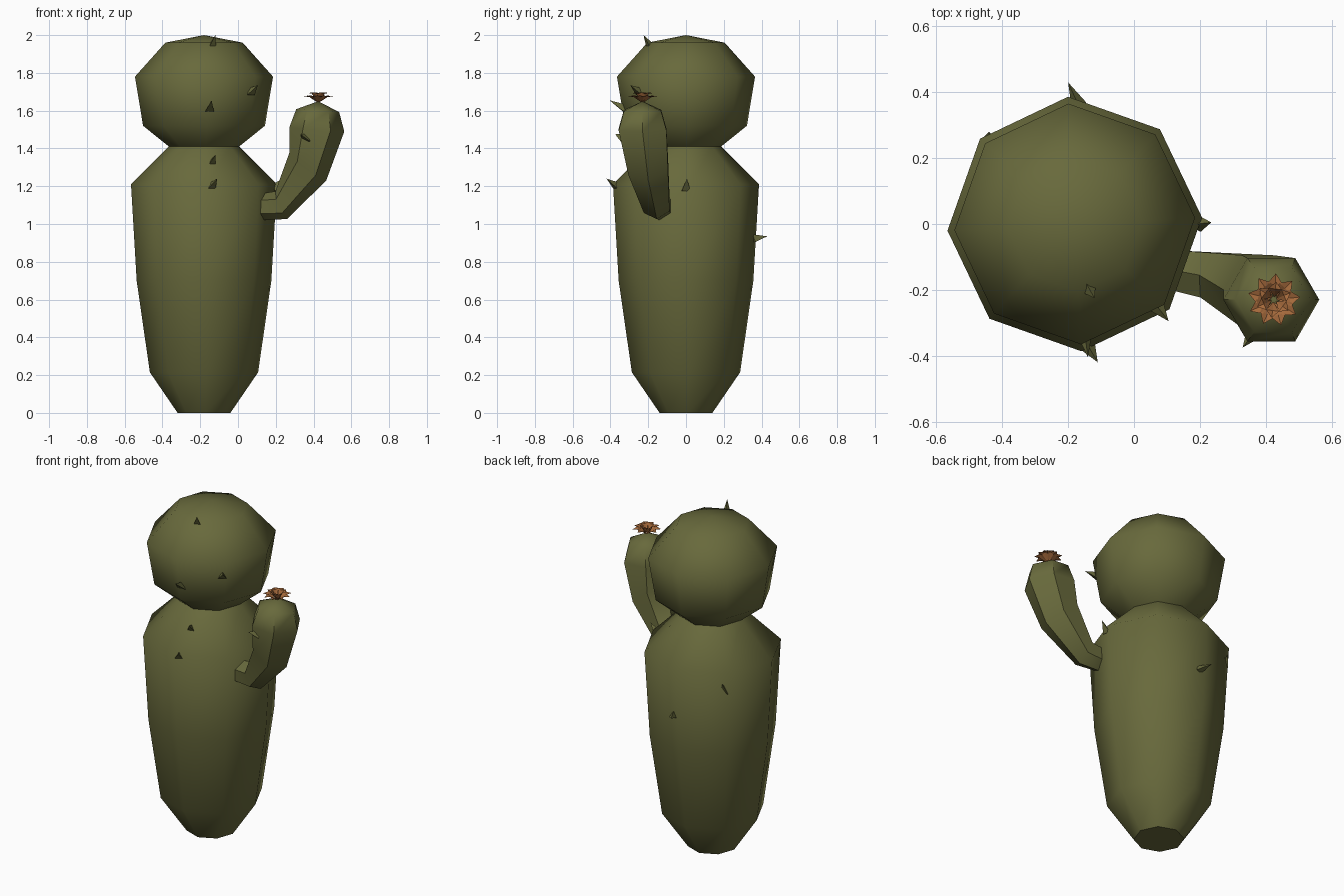
import bpy, bmesh, math
from mathutils import Vector

if "Cube" in bpy.data.objects:
    bpy.data.objects.remove(bpy.data.objects["Cube"])


def material(name, rgb):
    m = bpy.data.materials.new(name)
    m.diffuse_color = (*rgb, 1)
    m.use_nodes = True
    m.node_tree.nodes["Principled BSDF"].inputs["Base Color"].default_value = m.diffuse_color
    return m


GREEN = material("cactus_green", (0.138, 0.142, 0.045))
ORANGE = material("flower_orange", (0.38, 0.145, 0.045))


def finish(name, bm, mat, angle=None):
    bmesh.ops.recalc_face_normals(bm, faces=bm.faces)
    me = bpy.data.meshes.new(name)
    bm.to_mesh(me)
    bm.free()
    me.materials.append(mat)
    if angle:
        me.shade_smooth()
        me.set_sharp_from_angle(angle=math.radians(angle))
    ob = bpy.data.objects.new(name, me)
    bpy.context.collection.objects.link(ob)
    return ob


def tube(name, rings, sides, tip, mat, twist=0.0):
    """Skin of rings (centre, tangent, radius), flat start and pointed end."""
    bm = bmesh.new()
    loops = []
    for c, t, r in rings:
        t = Vector(t).normalized()
        u = Vector((0, 1, 0)).cross(t).normalized()
        v = t.cross(u)
        loops.append([bm.verts.new(Vector(c) + r * (u * math.cos(a) + v * math.sin(a)))
                      for a in (twist + 2 * math.pi * i / sides for i in range(sides))])
    bm.faces.new(loops[0])
    for lo, hi in zip(loops, loops[1:]):
        for i in range(sides):
            j = (i + 1) % sides
            bm.faces.new((lo[i], lo[j], hi[j], hi[i]))
    top = bm.verts.new(tip)
    for i in range(sides):
        bm.faces.new((loops[-1][i], loops[-1][(i + 1) % sides], top))
    return finish(name, bm, mat, 52)


# Trunk with pinched neck and round head
CX = -0.18
profile = [(0, 0.14), (0.215, 0.287), (0.70, 0.357), (1.21, 0.387), (1.41, 0.186),
           (1.52, 0.323), (1.78, 0.366), (1.96, 0.205)]
tube("trunk", [((CX, 0, z), (0, 0, 1), r) for z, r in profile], 8,
     (CX, 0, 2.0), GREEN, math.radians(3))

# Bent side arm
arm = [((0.12, -0.14, 1.09), (1, -0.2, 0.05), 0.07),
       ((0.23, -0.155, 1.10), (0.92, -0.2, 0.4), 0.08),
       ((0.37, -0.20, 1.305), (0.6, -0.12, 0.8), 0.122),
       ((0.417, -0.23, 1.50), (0.07, 0, 1), 0.146),
       ((0.422, -0.23, 1.60), (0.07, 0, 1), 0.114)]
tube("arm", arm, 6, (0.425, -0.23, 1.65), GREEN)

# Spines: three-sided points given as base centre and tip
spines = [((-0.14, -0.19, 1.94), (-0.12, -0.225, 2.0)),
          ((-0.15, -0.33, 1.61), (-0.14, -0.405, 1.655)),
          ((-0.14, -0.25, 1.32), (-0.12, -0.30, 1.365)),
          ((-0.14, -0.37, 1.20), (-0.11, -0.42, 1.24)),
          ((0.07, -0.25, 1.70), (0.105, -0.295, 1.735)),
          ((0.36, -0.335, 1.455), (0.33, -0.375, 1.475)),
          ((0.195, 0.0, 1.19), (0.235, 0.005, 1.24)),
          ((-0.17, 0.365, 0.92), (-0.20, 0.43, 0.935)),
          ((-0.44, 0.25, 1.10), (-0.44, 0.28, 1.15))]
bm = bmesh.new()
for base, tip in spines:
    base, tip = Vector(base), Vector(tip)
    d = (tip - base).normalized()
    u = d.cross(Vector((0, 0, 1))).normalized()
    v = d.cross(u)
    tri = [bm.verts.new(base - d * 0.01 + 0.028 * (u * math.cos(a) + v * math.sin(a)))
           for a in (0.5, 0.5 + 2.094, 0.5 + 4.189)]
    p = bm.verts.new(tip)
    bm.faces.new(tri)
    for i in range(3):
        bm.faces.new((tri[i], tri[(i + 1) % 3], p))
finish("spines", bm, GREEN)

# Flower: two layers of pointed petals, folded along the middle
bm = bmesh.new()
centre = Vector((0.425, -0.23, 1.645))
for count, length, rise, width, turn in ((9, 0.08, 0.035, 0.024, 0.1), (6, 0.055, 0.052, 0.02, 0.4)):
    for i in range(count):
        a = turn + 2 * math.pi * i / count
        out, side = Vector((math.cos(a), math.sin(a), 0)), Vector((-math.sin(a), math.cos(a), 0))
        up = Vector((0, 0, 1))
        root = bm.verts.new(centre + out * 0.008)
        mid = out * length * 0.6 + up * rise
        l = bm.verts.new(centre + mid + side * width)
        r = bm.verts.new(centre + mid - side * width)
        m = bm.verts.new(centre + mid - up * 0.008)
        end = bm.verts.new(centre + out * length + up * (rise - 0.004))
        for f in ((root, m, l), (root, r, m), (m, end, l), (r, end, m)):
            bm.faces.new(f)
finish("flower", bm, ORANGE)
